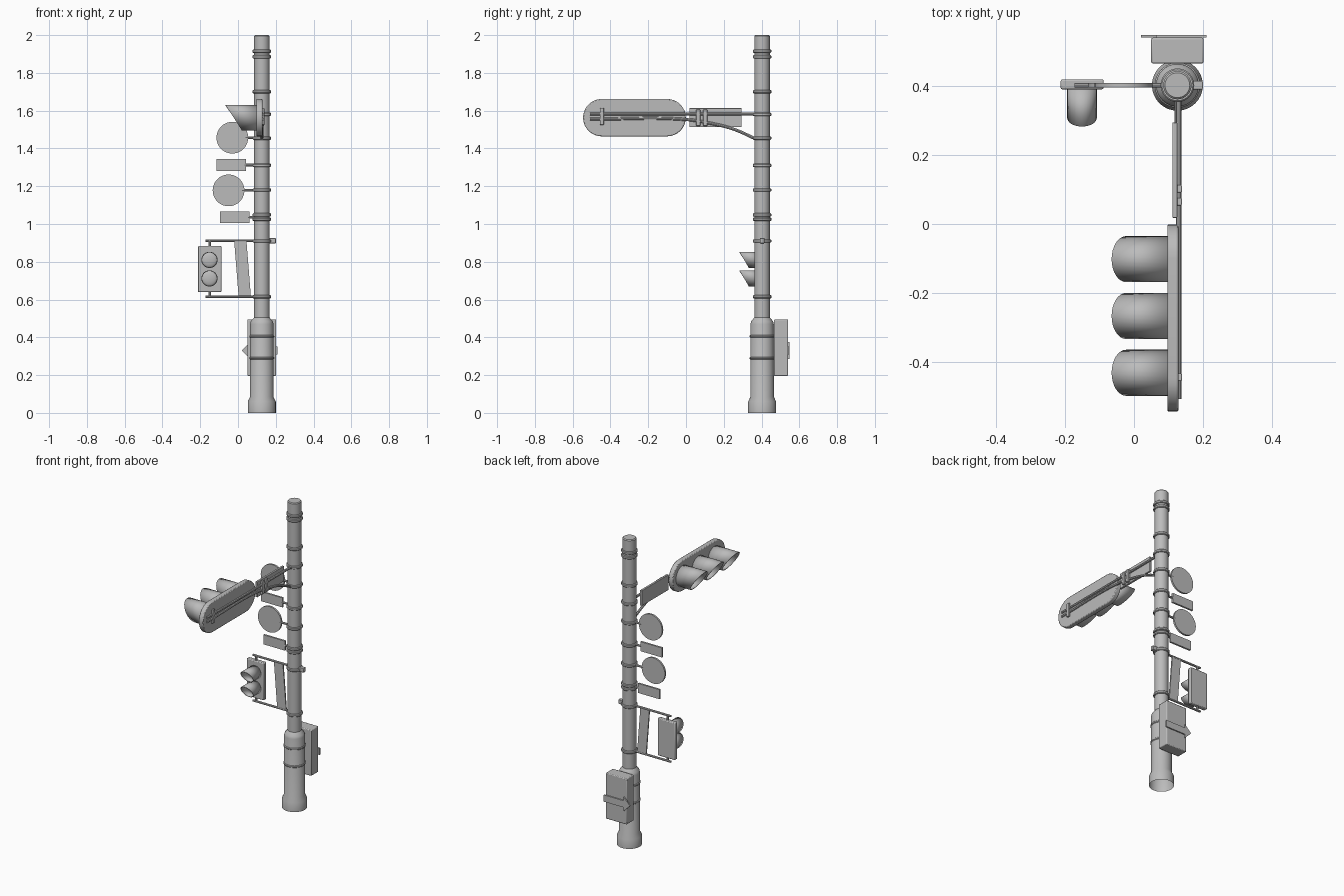
import bpy, bmesh
from math import pi, sin, cos
from mathutils import Vector, Matrix

old = bpy.data.objects.get("Cube")
if old:
    bpy.data.objects.remove(old, do_unlink=True)

# One painted-metal grey for everything
grey = bpy.data.materials.new("plain_grey")
grey.use_nodes = True
COLOR = (0.5, 0.5, 0.5, 1)
grey.diffuse_color = COLOR
grey.node_tree.nodes["Principled BSDF"].inputs["Base Color"].default_value = COLOR

PX, PY = 0.126, 0.403      # pole axis
parts = []


def add(name, bm, bevel=0):
    bmesh.ops.recalc_face_normals(bm, faces=bm.faces)
    mesh = bpy.data.meshes.new(name)
    bm.to_mesh(mesh)
    bm.free()
    mesh.materials.append(grey)
    ob = bpy.data.objects.new(name, mesh)
    bpy.context.collection.objects.link(ob)
    if bevel:
        mod = ob.modifiers.new("bevel", "BEVEL")
        mod.width, mod.segments = bevel, 2
    parts.append(ob)
    return ob


def lathe(name, profile, closed=False, sides=32):
    """Spin (radius, height) points around the pole axis."""
    bm = bmesh.new()
    vs = [bm.verts.new((PX + r, PY, z)) for r, z in profile]
    pairs = list(zip(vs, vs[1:])) + ([(vs[-1], vs[0])] if closed else [])
    edges = [bm.edges.new(p) for p in pairs]
    bmesh.ops.spin(bm, geom=vs + edges, cent=(PX, PY, 0), axis=(0, 0, 1),
                   angle=2 * pi, steps=sides)
    bmesh.ops.remove_doubles(bm, verts=bm.verts, dist=1e-5)
    return add(name, bm)


def collar(name, z, r=0.049, h=0.018, inner=0.036):
    a, c = h / 2, 0.004
    lathe(name, [(inner, z - a), (r - c, z - a), (r, z - a + c),
                 (r, z + a - c), (r - c, z + a), (inner, z + a)], True, 24)


def box(name, x, y, z, bevel=0):
    """Box from (min, max) spans."""
    bm = bmesh.new()
    bmesh.ops.create_cube(bm, size=1)
    for v in bm.verts:
        v.co = [s[0] + (c + 0.5) * (s[1] - s[0]) for c, s in zip(v.co, (x, y, z))]
    return add(name, bm, bevel)


def prism(name, outline, lo, hi, along_x=False, bevel=0):
    """Extrude an outline drawn in xz (or yz) from lo to hi."""
    bm = bmesh.new()
    put = (lambda a, b: (lo, a, b)) if along_x else (lambda a, b: (a, lo, b))
    face = bm.faces.new([bm.verts.new(put(a, b)) for a, b in outline])
    out = bmesh.ops.extrude_face_region(bm, geom=[face])
    step = Vector((hi - lo, 0, 0)) if along_x else Vector((0, hi - lo, 0))
    bmesh.ops.translate(bm, vec=step,
                        verts=[g for g in out["geom"] if isinstance(g, bmesh.types.BMVert)])
    return add(name, bm, bevel)


def arc(cx, cz, r, start, end, n):
    return [(cx + r * cos(start + (end - start) * i / n),
             cz + r * sin(start + (end - start) * i / n)) for i in range(n + 1)]


def tube(name, points, r, smooth=False):
    curve = bpy.data.curves.new(name, "CURVE")
    curve.dimensions = "3D"
    curve.bevel_depth, curve.bevel_resolution, curve.use_fill_caps = r, 2, True
    sp = curve.splines.new("BEZIER" if smooth else "POLY")
    pts = sp.bezier_points if smooth else sp.points
    pts.add(len(points) - 1)
    for p, co in zip(pts, points):
        if smooth:
            p.co = co
            p.handle_left_type = p.handle_right_type = "AUTO"
        else:
            p.co = (*co, 1)
    curve.materials.append(grey)
    ob = bpy.data.objects.new(name, curve)
    bpy.context.collection.objects.link(ob)
    bpy.ops.object.select_all(action="DESELECT")
    ob.select_set(True)
    bpy.context.view_layer.objects.active = ob
    bpy.ops.object.convert(target="MESH")
    parts.append(bpy.context.view_layer.objects.active)


def visor(name, loc, r, top, bottom, turn=0):
    """Open slanted hood, longer at the top, with a domed lens inside."""
    place = Matrix.Translation(loc) @ Matrix.Rotation(turn, 4, "Z")
    bm = bmesh.new()
    rings = [[], []]
    for x, z in arc(0, 0, r, 0, 2 * pi, 32)[:-1]:
        reach = bottom + (top - bottom) * (z + r) / (2 * r)
        rings[0].append(bm.verts.new((x, 0.005, z)))
        rings[1].append(bm.verts.new((x, -reach, z)))
    for i in range(32):
        j = (i + 1) % 32
        bm.faces.new((rings[0][i], rings[0][j], rings[1][j], rings[1][i]))
    bm.transform(place)
    hood = add(name + "_hood", bm)
    mod = hood.modifiers.new("wall", "SOLIDIFY")
    mod.thickness, mod.offset = 0.004, -1
    bm = bmesh.new()
    bmesh.ops.create_uvsphere(bm, u_segments=24, v_segments=12, radius=r * 0.95,
                              matrix=Matrix.Rotation(pi / 2, 4, "X"))
    bmesh.ops.bisect_plane(bm, geom=bm.verts[:] + bm.edges[:] + bm.faces[:],
                           plane_co=(0, 0, 0), plane_no=(0, 1, 0), clear_outer=True)
    bmesh.ops.scale(bm, vec=(1, 0.3, 1), verts=bm.verts)
    bm.transform(place)
    add(name + "_lens", bm)


# Pole with a flared foot and a thick lower sleeve
lathe("pole", [(0.074, 0), (0.074, 0.06), (0.062, 0.085), (0.062, 0.47), (0.058, 0.485),
               (0.041, 0.505), (0.041, 1.995), (0.036, 2.0), (0, 2.0)])
for i, z in enumerate((0.615, 0.91, 1.025, 1.048, 1.18, 1.31, 1.455, 1.58, 1.70, 1.885, 1.915)):
    collar(f"pole_collar_{i}", z)
for i, z in enumerate((0.29, 0.405)):
    collar(f"sleeve_band_{i}", z, 0.066, 0.014, 0.055)

# Vehicle signal: rounded backplate and three visors
backplate = arc(-0.1, 1.563, 0.099, -pi / 2, pi / 2, 16) + arc(-0.446, 1.563, 0.099, pi / 2, 1.5 * pi, 16)
prism("signal_backplate", backplate, 0.097, 0.129, True, 0.005)
for i, y in enumerate((-0.102, -0.267, -0.432)):
    visor(f"signal_{i}", (0.097, y, 1.563), 0.067, 0.162, 0.077, -pi / 2)

# Support arm, brace and clamps
tube("signal_arm", [(0.13, 0.37, 1.582), (0.13, -0.508, 1.582)], 0.008)
tube("signal_brace", [(PX, 0.37, 1.45), (PX, 0.257, 1.5), (0.13, 0.125, 1.534),
                      (0.13, 0.0, 1.553), (0.13, -0.508, 1.555)], 0.008, True)
for i, (y, low, high) in enumerate(((-0.445, 1.525, 1.615), (0.065, 1.52, 1.605), (0.102, 1.52, 1.605))):
    box(f"arm_clamp_{i}", (0.112, 0.139), (y - 0.011, y + 0.011), (low, high), 0.003)
box("street_sign", (0.112, 0.126), (0.018, 0.295), (1.513, 1.613), 0.002)

# Round and rectangular side signs on short stubs
for i, (x, z) in enumerate(((-0.03, 1.457), (-0.05, 1.178))):
    prism(f"round_sign_{i}", arc(x, z, 0.084, 0, 2 * pi, 40)[:-1], PY - 0.006, PY + 0.006)
    tube(f"round_sign_stub_{i}", [(x + 0.07, PY, z), (PX - 0.03, PY, z)], 0.007)
for i, (x, z) in enumerate(((-0.035, 1.312), (-0.017, 1.035))):
    box(f"plate_sign_{i}", (x - 0.078, x + 0.078), (PY - 0.006, PY + 0.006), (z - 0.031, z + 0.031))
    tube(f"plate_sign_stub_{i}", [(x + 0.07, PY, z), (PX - 0.03, PY, z)], 0.007)

# Pedestrian signal held between two brackets
for i, (z, edge) in enumerate(((0.912, 0.87), (0.615, 0.65))):
    tube(f"bracket_{i}", [(-0.173, PY, z), (PX, PY, z)], 0.007)
    tube(f"hanger_{i}", [(-0.15, PY, z), (-0.15, PY, edge)], 0.007)
box("bracket_lug", (0.165, 0.2), (PY - 0.012, PY + 0.012), (0.898, 0.926), 0.003)
box("walk_signal_body", (-0.213, -0.088), (0.391, 0.42), (0.64, 0.883), 0.005)
for i, z in enumerate((0.81, 0.712)):
    visor(f"walk_signal_{i}", (-0.151, 0.391, z), 0.043, 0.108, 0.058)
prism("banner", [(0.003, 0.618), (0.068, 0.618), (0.045, 0.908), (-0.02, 0.908)],
      PY - 0.004, PY + 0.004)

# Control cabinet with an arrow plate on its back
box("cabinet", (0.05, 0.202), (0.466, 0.541), (0.196, 0.495), 0.005)
prism("arrow_plate", [(0.21, 0.308), (0.21, 0.352), (0.066, 0.352), (0.066, 0.376),
                      (0.02, 0.33), (0.066, 0.284), (0.066, 0.308)], 0.541, 0.549)

# Smooth the round parts, keep edges crisp
bpy.ops.object.select_all(action="DESELECT")
for ob in parts:
    ob.select_set(True)
bpy.context.view_layer.objects.active = parts[0]
bpy.ops.object.shade_smooth_by_angle(angle=0.6)
